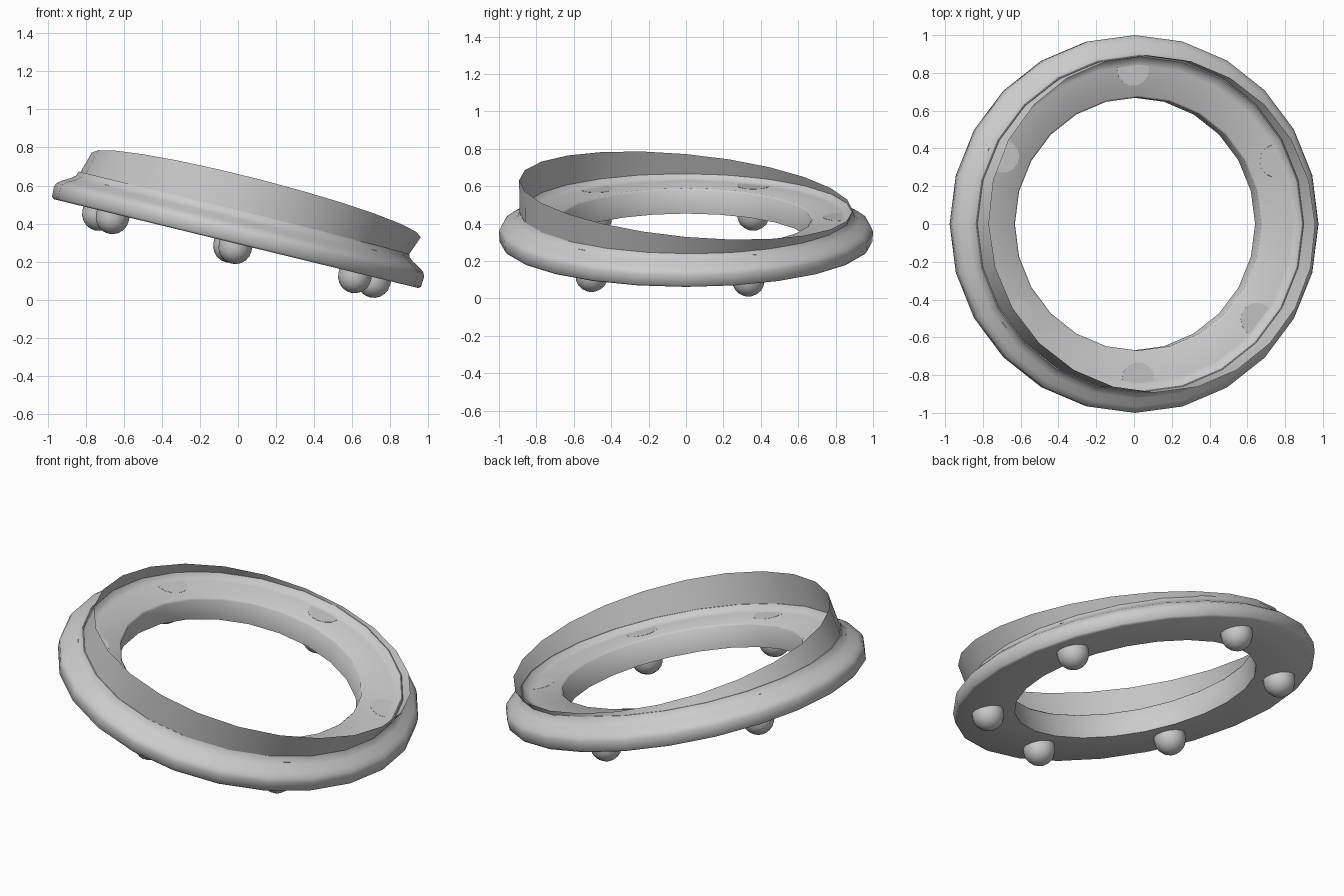
import bpy, bmesh
from math import sin, cos, pi, radians
from mathutils import Matrix

if "Cube" in bpy.data.objects:
    bpy.data.objects.remove(bpy.data.objects["Cube"])

SEG = 24
# Whole model leans down towards +x
PLACE = Matrix.Translation((-0.01, 0, 0.295)) @ Matrix.Rotation(radians(13.7), 4, 'Y')


def lathe(bm, profile, seg, cx=0, cy=0, closed=False):
    """Revolve (radius, height) points; zero radius makes a pole."""
    rings = []
    for r, z in profile:
        if r == 0:
            rings.append([bm.verts.new((cx, cy, z))] * seg)
        else:
            rings.append([bm.verts.new((cx + r * cos(2 * pi * i / seg),
                                        cy + r * sin(2 * pi * i / seg), z)) for i in range(seg)])
    pairs = list(zip(rings, rings[1:]))
    if closed:
        pairs.append((rings[-1], rings[0]))
    for a, b in pairs:
        for i in range(seg):
            j = (i + 1) % seg
            bm.faces.new(dict.fromkeys((a[i], a[j], b[j], b[i])))
    return rings


def finish(bm, name, angle=35):
    bmesh.ops.recalc_face_normals(bm, faces=bm.faces)
    bm.transform(PLACE)
    me = bpy.data.meshes.new(name)
    bm.to_mesh(me)
    bm.free()
    ob = bpy.data.objects.new(name, me)
    bpy.context.collection.objects.link(ob)
    bpy.ops.object.select_all(action='DESELECT')
    ob.select_set(True)
    bpy.context.view_layer.objects.active = ob
    bpy.ops.object.shade_smooth_by_angle(angle=radians(angle))


# Base ring: flat underside, rounded outer lip, flat deck and centre hole
bm = bmesh.new()
lathe(bm, [(0.67, 0.0), (0.985, 0.0), (0.997, 0.01), (1.0, 0.065), (0.992, 0.085),
           (0.967, 0.105), (0.925, 0.128), (0.902, 0.147), (0.892, 0.172),
           (0.887, 0.172), (0.872, 0.15), (0.84, 0.138), (0.68, 0.138), (0.67, 0.128)],
      SEG, closed=True)
finish(bm, "base_ring", 50)

# Thin collar: sheared sideways, with a rim that is higher at the front
bm = bmesh.new()
base, rim = lathe(bm, [(0.89, 0.145), (0.892, 0.273)], SEG)
for v in rim:
    v.co.z += -0.094 * v.co.y - 0.012 * v.co.x
    v.co.x += 0.042
finish(bm, "collar")

# Round-ended feet passing up through the ring
R, CZ = 0.088, -0.02
foot = [(0, CZ - R)] + [(R * sin(radians(a)), CZ - R * cos(radians(a)))
                        for a in (18, 36, 54, 72, 90)] + [(R, 0.139), (0, 0.139)]
for n, a in enumerate((24, 92, 154, 216, 270, 322)):
    bm = bmesh.new()
    lathe(bm, foot, 14, 0.82 * cos(radians(a)), 0.82 * sin(radians(a)))
    finish(bm, f"foot_{n + 1}")
